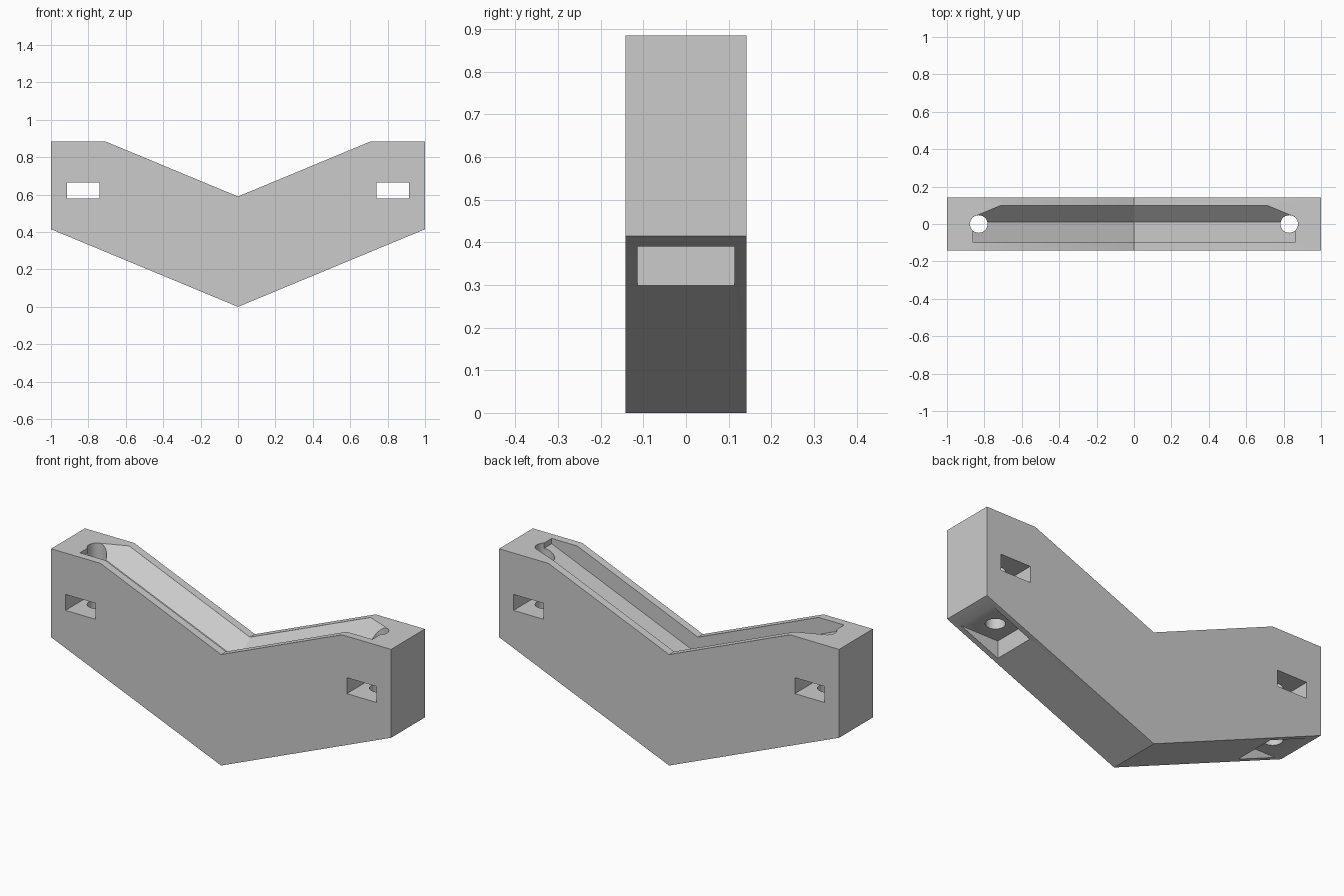
import bpy
import bmesh
import math

if "Cube" in bpy.data.objects:
    bpy.data.objects.remove(bpy.data.objects["Cube"], do_unlink=True)

grey = bpy.data.materials.new("plain grey")
grey.use_nodes = True
colour = (0.6, 0.6, 0.6, 1)
grey.diffuse_color = colour
grey.node_tree.nodes["Principled BSDF"].inputs["Base Color"].default_value = colour


def loft(name, sections):
    """Closed solid joining equal-sized outlines."""
    bm = bmesh.new()
    rings = [[bm.verts.new(p) for p in s] for s in sections]
    for a, b in zip(rings, rings[1:]):
        for i in range(len(a)):
            j = (i + 1) % len(a)
            bm.faces.new((a[i], a[j], b[j], b[i]))
    bm.faces.new(rings[0])
    bm.faces.new(rings[-1])
    bmesh.ops.recalc_face_normals(bm, faces=bm.faces)
    mesh = bpy.data.meshes.new(name)
    bm.to_mesh(mesh)
    bm.free()
    mesh.materials.append(grey)
    ob = bpy.data.objects.new(name, mesh)
    bpy.context.collection.objects.link(ob)
    return ob


def box(name, x, y, z):
    outline = [(x[0], z[0]), (x[1], z[0]), (x[1], z[1]), (x[0], z[1])]
    return loft(name, [[(px, py, pz) for px, pz in outline] for py in y])


def cylinder(name, x, radius, z, sides=32):
    angles = [2 * math.pi * i / sides for i in range(sides)]
    return loft(name, [[(x + radius * math.cos(a), radius * math.sin(a), h)
                        for a in angles] for h in z])


# V-shaped body
half = [(0.71, 0.885), (1, 0.885), (1, 0.415)]
profile = [(0, 0.59)] + half + [(0, 0)] + [(-x, z) for x, z in reversed(half)]
body = loft("v_bracket_body", [[(x, y, z) for x, z in profile] for y in (-0.142, 0.142)])

# Groove along the top: flat floor, upright front wall, sloped back wall
groove = [(-0.1, -0.09), (0.01, -0.09), (0.1, 0), (0.1, 0.4), (-0.1, 0.4)]
cutters = [loft("groove_cutter", [[(x, y, 0.59 + 0.415 * abs(x) + h) for y, h in groove]
                                  for x in (-0.86, 0, 0.86)])]

# Side slots, bolt holes and wedge pockets underneath
for s in (-1, 1):
    cutters += [
        box("slot_cutter", (s * 0.74, s * 0.915), (-0.3, 0.3), (0.58, 0.665)),
        box("pocket_cutter", (s * 0.72, s * 0.98), (-0.114, 0.114), (0.1, 0.39)),
        cylinder("bolt_hole_cutter", s * 0.83, 0.047, (0.3, 1.1)),
    ]

bpy.context.view_layer.objects.active = body
body.select_set(True)
for cutter in cutters:
    cutter.hide_render = True
    mod = body.modifiers.new("cut", 'BOOLEAN')
    mod.operation = 'DIFFERENCE'
    mod.solver = 'EXACT'
    mod.object = cutter
    bpy.ops.object.modifier_apply(modifier=mod.name)
    bpy.data.objects.remove(cutter, do_unlink=True)

bpy.ops.object.shade_smooth_by_angle(angle=math.radians(30))
